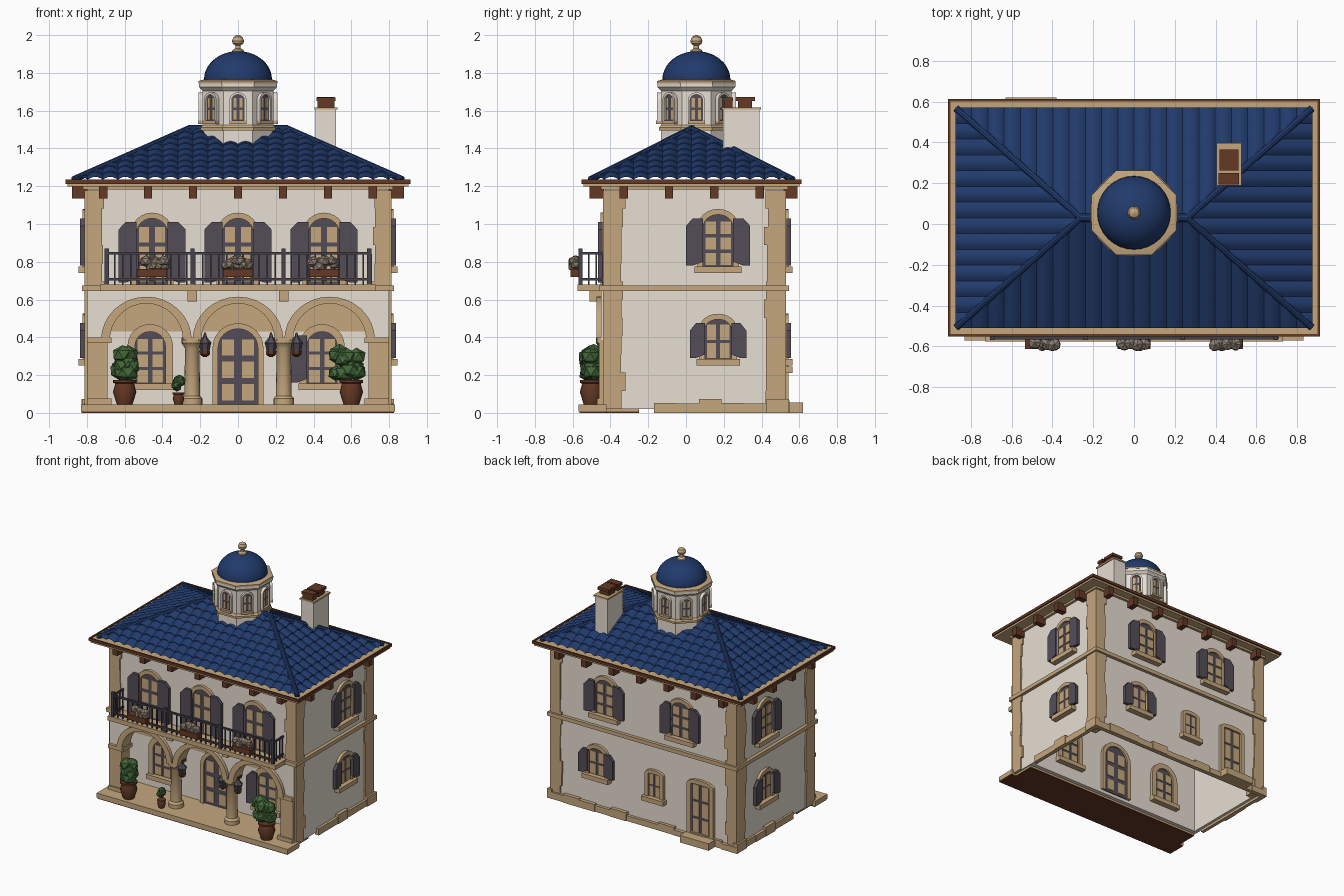
import bpy, bmesh, math, random
from mathutils import Matrix, Vector

if "Cube" in bpy.data.objects:
    bpy.data.objects.remove(bpy.data.objects["Cube"])
random.seed(4)

COL = dict(plaster=(0.82, 0.75, 0.66), stone=(0.56, 0.39, 0.21), roof_blue=(0.015, 0.043, 0.15),
           terracotta=(0.125, 0.04, 0.018), slate=(0.088, 0.075, 0.095), iron=(0.06, 0.053, 0.07),
           leaf=(0.055, 0.135, 0.04), dry_flower=(0.27, 0.21, 0.16))
MAT = {}
for k, c in COL.items():
    MAT[k] = bpy.data.materials.new(k)
    MAT[k].diffuse_color = (*c, 1)

def finish(name, bm, mat, M=None):
    if M is not None:
        bm.transform(M)
    bmesh.ops.recalc_face_normals(bm, faces=bm.faces)
    me = bpy.data.meshes.new(name)
    bm.to_mesh(me)
    bm.free()
    me.materials.append(MAT[mat])
    ob = bpy.data.objects.new(name, me)
    bpy.context.collection.objects.link(ob)
    return ob

def boxes(name, mat, items, M=None):
    """items: (x0, x1, y0, y1, z0, z1)"""
    bm = bmesh.new()
    for a, b, c, d, e, f in items:
        T = Matrix.Translation(((a+b)/2, (c+d)/2, (e+f)/2)) @ Matrix.Diagonal((b-a, d-c, f-e, 1))
        bmesh.ops.create_cube(bm, size=1, matrix=T)
    return finish(name, bm, mat, M)

def lathe(name, mat, prof, loc, n=16, turn=0.0):
    bm = bmesh.new()
    rings = [[bm.verts.new((r*math.cos(turn+2*math.pi*i/n), r*math.sin(turn+2*math.pi*i/n), z))
              for i in range(n)] for r, z in prof]
    for A, B in zip(rings, rings[1:]):
        for i in range(n):
            bm.faces.new((A[i], A[(i+1) % n], B[(i+1) % n], B[i]))
    bm.faces.new(rings[0])
    bm.faces.new(rings[-1])
    bmesh.ops.remove_doubles(bm, verts=bm.verts, dist=1e-5)
    return finish(name, bm, mat, Matrix.Translation(loc))

def strip(name, mat, A, B, y0, y1, M=None):
    """solid between two (x, z) polylines, from depth y0 to y1"""
    bm = bmesh.new()
    q = [[bm.verts.new((p[0], y, p[1])) for p in P] for P in (A, B) for y in (y0, y1)]
    for i in range(len(A)-1):
        for s, t in ((0, 1), (1, 3), (3, 2), (2, 0)):
            bm.faces.new((q[s][i], q[s][i+1], q[t][i+1], q[t][i]))
    for i in (0, -1):
        bm.faces.new((q[0][i], q[1][i], q[3][i], q[2][i]))
    return finish(name, bm, mat, M)

def arch(u, w, zs, rise, n=12):
    return [(u-w*math.cos(math.pi*i/n), zs+rise*math.sin(math.pi*i/n)) for i in range(n+1)]

def frame(angle, dist, ox=0, oy=0):
    """wall frame: local x along wall, -y outward, wall surface at y = 0"""
    return (Matrix.Translation((ox, oy, 0)) @ Matrix.Rotation(math.radians(angle), 4, 'Z')
            @ Matrix.Translation((0, -dist, 0)))

def window(name, M, u, z0, z1, w, rise, sill=True, shutters=(), border=0.03, rows=3, sw=0.09,
           edge='stone', bar=0.15):
    zs = z1-rise
    inner = [(u-w, z0)] + arch(u, w, zs, rise) + [(u+w, z0)]
    outer = [(u-w-border, z0)] + arch(u, w+border, zs, rise+border) + [(u+w+border, z0)]
    strip(name+"_surround", edge, outer, inner, -0.022, 0.0, M)
    strip(name+"_frame", 'slate', inner, [(p[0], z0) for p in inner], -0.008, 0.0, M)
    h = (zs+rise*0.55-z0)/rows
    g = w*bar
    boxes(name+"_panes", 'stone', [(u+s*w/2-w/2+g, u+s*w/2+w/2-g, -0.013, -0.005, z0+h*i+g, z0+h*(i+1)-g/2)
                                   for s in (-1, 1) for i in range(rows)], M)
    if sill:
        boxes(name+"_sill", 'stone', [(u-w-0.045, u+w+0.045, -0.045, 0, z0-0.03, z0+0.005)], M)
    for s in shutters:
        a, b = u+s*w, u+s*(w+sw)
        strip(name+"_shutter", 'slate', [(a, z1-0.02), (a+(b-a)*0.6, z1-0.02), (b, z1-0.06)],
              [(a, z0+0.03), (a+(b-a)*0.6, z0+0.01), (b, z0+0.01)], -0.036, -0.012, M)

# walls: open-bottomed shell with recessed porch
boxes("walls", 'plaster', [(-0.8, -0.77, -0.43, 0.52, 0.02, 1.2), (0.77, 0.8, -0.43, 0.52, 0.02, 1.2),
                           (-0.8, 0.8, 0.49, 0.52, 0.02, 1.2), (-0.8, 0.8, -0.43, -0.4, 0.64, 1.2),
                           (-0.77, 0.77, -0.25, -0.22, 0.02, 0.65)])
boxes("porch_ceiling", 'stone', [(-0.78, 0.78, -0.42, -0.22, 0.635, 0.66)])
boxes("porch_upper_wall_band", 'stone', [(-0.77, 0.77, -0.256, -0.248, 0.43, 0.635)])
boxes("porch_floor", 'stone', [(-0.83, 0.83, -0.57, -0.42, 0.008, 0.045), (-0.79, 0.79, -0.43, -0.25, 0.008, 0.045)])
boxes("porch_underside", 'terracotta', [(-0.825, 0.825, -0.565, -0.42, 0.0, 0.008), (-0.79, 0.79, -0.43, -0.25, 0, 0.008)])

def band(name, mat, x, y0, y1, z0, z1, t):
    boxes(name, mat, [(-x, x, y0, y0+t, z0, z1), (-x, x, y1-t, y1, z0, z1),
                      (-x, -x+t, y0, y1, z0, z1), (x-t, x, y0, y1, z0, z1)])

# low rough stones at the foot of the walls
pl = []
for i in range(6):
    h = random.uniform(0.045, 0.075)
    for s in (-1, 1):
        xs = sorted((s*0.79, s*random.uniform(0.815, 0.83)))
        pl.append((*xs, -0.17+i*0.119, -0.17+(i+1)*0.119, 0, h))
for i in range(12):
    pl.append((-0.825+i*0.1375, -0.825+(i+1)*0.1375, 0.51, random.uniform(0.535, 0.55), 0, random.uniform(0.04, 0.07)))
boxes("plinth_stones", 'stone', pl)
band("string_course", 'stone', 0.825, -0.46, 0.545, 0.645, 0.675, 0.045)
band("eaves_cornice", 'stone', 0.82, -0.45, 0.54, 1.182, 1.2, 0.05)
# corner stones with alternating block widths
q = []
for sx in (-1, 1):
    for y, sy in ((-0.44, 1), (0.53, -1)):
        for i in range(12):
            k, m = random.uniform(0.085, 0.105), random.uniform(0.095, 0.12)
            xs, ys = sorted((sx*0.812, sx*(0.812-k))), sorted((y, y+sy*m))
            q.append((*xs, *ys, 0.02+i*0.0965, 0.02+(i+1)*0.0965))
boxes("corner_stones", 'stone', q)

# arcade with three arches, columns and piers
SP, R = 0.385, 0.2
low = [(-0.8, SP)] + [p for c in (-0.485, 0, 0.485) for p in arch(c, R, SP, R, 16)] + [(0.8, SP)]
strip("arcade_wall", 'plaster', [(p[0], 0.645) for p in low], low, -0.45, -0.37)
for c in (-0.485, 0, 0.485):
    strip("arch_moulding", 'stone', arch(c, R+0.04, SP, R+0.03, 16), arch(c, R-0.006, SP, R-0.006, 16), -0.475, -0.365)
for x in (-0.2425, 0.2425):
    lathe("column", 'stone', [(0.055, 0.04), (0.055, 0.075), (0.042, 0.09), (0.038, 0.34), (0.05, 0.36),
                              (0.057, 0.37), (0.057, 0.4)], (x, -0.42, 0))
for s in (-1, 1):
    boxes("corner_pier", 'stone', [(s*0.745-0.055, s*0.745+0.055, -0.46, -0.36, 0.04, SP),
                                   (s*0.735-0.065, s*0.735+0.065, -0.47, -0.355, 0.04, 0.075),
                                   (s*0.735-0.065, s*0.735+0.065, -0.47, -0.355, 0.37, 0.4)])

# porch door and windows, seen on both faces of the porch wall
for ang, d, s, side in ((0, 0.256, 1, "porch"), (180, -0.22, -1, "inner")):
    M = frame(ang, d)
    window(side+"_door", M, 0, 0.045, 0.445, 0.105, 0.1, False, rows=3, bar=0.2)
    for x in (-0.465, 0.445):
        window(side+"_window", M, s*x, 0.15, 0.43, 0.08, 0.075, True, (-1,) if x > 0 and s > 0 else (), border=0.04)

# upper front windows
F, Rt, Bk, Lf = frame(0, 0.43), frame(90, 0.8), frame(180, 0.52), frame(270, 0.8)
for x in (-0.455, 0, 0.455):
    window("balcony_window", F, x, 0.68, 1.03, 0.083, 0.083, False, (-1, 1), sw=0.095, bar=0.18)
# side and back windows
spots = [(Rt, 0.17), (Lf, -0.17)]
for M, u in spots + [(Bk, -0.33), (Bk, 0.33)]:
    window("upper_window", M, u, 0.77, 1.05, 0.08, 0.07, True, (-1, 1))
for M, u in spots + [(Bk, -0.4)]:
    window("lower_window", M, u, 0.28, 0.495, 0.07, 0.05, True, (-1, 1), rows=2, sw=0.08)
window("small_back_window", Bk, 0.1, 0.24, 0.43, 0.05, 0.005, True, rows=2)
window("back_door", Bk, 0.5, 0.05, 0.45, 0.08, 0.005, False, rows=3, border=0.035)
boxes("back_step", 'stone', [(-0.63, -0.38, 0.52, 0.62, 0, 0.055)])

# balcony with iron railing and flower boxes
boxes("balcony_slab", 'stone', [(-0.73, 0.73, -0.575, -0.42, 0.645, 0.68)])
boxes("balcony_brackets", 'stone', [(x-0.025, x+0.025, -0.51, -0.44, 0.59, 0.645) for x in (-0.2425, 0.2425)])
rails = [(-0.7, 0.7, -0.565, -0.55, z, z+0.013) for z in (0.7, 0.838)]
rails += [(-0.7+i*0.0425, -0.692+i*0.0425, -0.562, -0.554, 0.68, 0.84) for i in range(34)]
rails += [(x-0.011, x+0.011, -0.569, -0.547, 0.68, 0.87) for x in (-0.695, -0.24, 0.24, 0.695)]
for s in (-0.695, 0.695):
    rails += [(s-0.006, s+0.006, -0.56, -0.43, z, z+0.013) for z in (0.7, 0.838)]
    rails += [(s-0.004, s+0.004, y, y+0.008, 0.68, 0.84) for y in (-0.52, -0.48, -0.445)]
boxes("balcony_railing", 'iron', rails)

def clump(name, mat, c, size, n, r):
    bm = bmesh.new()
    for i in range(n):
        p = Vector([c[k]+random.uniform(-1, 1)*max(0, size[k]-r*0.8) for k in range(3)])
        T = Matrix.Translation(p) @ Matrix.Rotation(random.random()*3, 4, 'Z') @ Matrix.Diagonal((1, 0.9, 0.85, 1))
        bmesh.ops.create_icosphere(bm, subdivisions=1, radius=r*random.uniform(0.8, 1.1), matrix=T)
    finish(name, bm, mat)

for x in (-0.455, 0, 0.455):
    boxes("flower_box", 'terracotta', [(x-0.08, x+0.08, -0.612, -0.562, 0.72, 0.762)])
    clump("box_flowers", 'dry_flower', (x, -0.588, 0.79), (0.095, 0.034, 0.042), 12, 0.034)

# potted plants and lanterns
for x, s, px, w in ((-0.6, 1, -0.595, 0.075), (0.6, 1, 0.575, 0.105), (-0.315, 0.5, -0.315, 0.04)):
    lathe("plant_pot", 'terracotta', [(0.04*s, 0.04), (0.062*s, 0.04+0.07*s), (0.05*s, 0.04+0.115*s),
                                      (0.062*s, 0.04+0.12*s), (0.062*s, 0.04+0.135*s)], (x, -0.5, 0))
    clump("pot_plant", 'leaf', (px, -0.5, 0.05+0.21*s), (w, 0.06*s+0.005, 0.1*s), int(16*s), 0.058*s)
for x in (-0.175, 0.175, 0.31):
    lathe("lantern", 'slate', [(0.024, 0.325), (0.032, 0.365), (0.036, 0.37), (0.012, 0.4), (0.006, 0.42)], (x, -0.44, 0), 6)
    lathe("lantern_base", 'terracotta', [(0.008, 0.295), (0.027, 0.31), (0.028, 0.328)], (x, -0.44, 0), 6)
    boxes("lantern_arm", 'terracotta', [(x-0.006, x+0.006, -0.446, -0.4, 0.415, 0.425)])

# eaves, brackets and gutter
boxes("eaves_slab", 'stone', [(-0.902, 0.902, -0.542, 0.602, 1.198, 1.228)])
band("gutter", 'terracotta', 0.912, -0.552, 0.612, 1.213, 1.235, 0.012)
cb = [(x-0.022, x+0.022, y, y+0.075, 1.135, 1.2) for x in [i*0.238 for i in range(-3, 4)] for y in (-0.51, 0.515)]
cb += [(s*0.84-0.04, s*0.84+0.04, y-0.022, y+0.022, 1.135, 1.2) for s in (-1, 1) for y in (-0.33, -0.09, 0.15, 0.39)]
boxes("eaves_brackets", 'terracotta', cb)

# hipped roof with rolled tile courses
Z0, H, CY = 1.23, 0.272, 0.03
def roof_side(name, L, ridge, base, run, angle, rows=9, w=0.08):
    bm = bmesh.new()
    n = round(2*L/w)
    cols = []
    for i in range(n*6+1):
        x = -L+2*L*i/(n*6)
        tm = min(1, max(0, (L-abs(x))/(L-ridge)))
        roll = 0.015*abs(math.sin(math.pi*i/6))
        col = []
        for k in range(rows):
            for t, lift in ((k/rows, 0.005), ((k+1)/rows, 0)):
                lift, t = (lift, t) if t < tm else (0, tm)
                col.append(bm.verts.new((x, -base-run*(1-t), Z0+H*t+roll+lift)))
        cols.append(col)
    for A, B in zip(cols, cols[1:]):
        for j in range(len(A)-1):
            bm.faces.new((A[j], B[j], B[j+1], A[j+1]))
    bmesh.ops.remove_doubles(bm, verts=bm.verts, dist=1e-5)
    finish(name, bm, 'roof_blue', Matrix.Translation((0, CY, 0)) @ Matrix.Rotation(math.radians(angle), 4, 'Z'))

for nm, a in (("front", 0), ("back", 180)):
    roof_side("roof_"+nm, 0.875, 0.26, 0, 0.54, a)
for nm, a in (("right", 90), ("left", 270)):
    roof_side("roof_"+nm, 0.54, 0, 0.26, 0.615, a)

def rod(name, mat, a, b, r):
    a, b = Vector(a), Vector(b)
    bm = bmesh.new()
    bmesh.ops.create_cone(bm, cap_ends=True, segments=10, radius1=r, radius2=r, depth=(b-a).length)
    finish(name, bm, mat, Matrix.Translation((a+b)/2) @ (b-a).to_track_quat('Z', 'Y').to_matrix().to_4x4())

for sx in (-1, 1):
    for sy in (-1, 1):
        rod("hip_tiles", 'roof_blue', (sx*0.87, CY+sy*0.535, Z0+0.006), (sx*0.26, CY, Z0+H+0.003), 0.018)
rod("ridge_tiles", 'roof_blue', (-0.265, CY, Z0+H), (0.265, CY, Z0+H), 0.022)

# chimney
boxes("chimney", 'plaster', [(0.41, 0.52, 0.195, 0.39, 1.3, 1.605)])
boxes("chimney_cap", 'stone', [(0.404, 0.526, 0.189, 0.396, 1.605, 1.618)])
boxes("chimney_pots", 'terracotta', [(0.42, 0.51, 0.2, 0.245, 1.615, 1.65), (0.415, 0.515, 0.193, 0.25, 1.65, 1.67),
                                     (0.425, 0.505, 0.275, 0.35, 1.615, 1.65), (0.418, 0.512, 0.262, 0.365, 1.65, 1.672)])

# eight-sided cupola with dome
C8, T8, CU = math.cos(math.pi/8), math.pi/8, (0, 0.055, 0)
lathe("cupola_drum", 'plaster', [(0.187/C8, 1.36), (0.187/C8, 1.73)], CU, 8, T8)
lathe("cupola_base_band", 'stone', [(0.198/C8, 1.495), (0.198/C8, 1.51), (0.187/C8, 1.525)], CU, 8, T8)
lathe("cupola_cornice", 'plaster', [(0.187/C8, 1.705), (0.206/C8, 1.725), (0.206/C8, 1.745)], CU, 8, T8)
lathe("cupola_cornice_top", 'stone', [(0.208/C8, 1.744), (0.208/C8, 1.757), (0.18/C8, 1.765)], CU, 8, T8)
for i in range(8):
    window("cupola_window", frame(45*i, 0.187, 0, CU[1]), 0, 1.545, 1.685, 0.033, 0.03, False, border=0.012,
           rows=2, edge='plaster', bar=0.25)
    boxes("cupola_sill", 'stone', [(-0.045, 0.045, -0.026, 0, 1.53, 1.547)], frame(45*i, 0.187, 0, CU[1]))
lathe("dome", 'roof_blue', [(0.178, 1.755)] + [(0.18*math.cos(a*math.pi/20), 1.765+0.15*math.sin(a*math.pi/20))
                                               for a in range(10)] + [(0.004, 1.915)], CU, 32)
lathe("finial", 'stone', [(0.035, 1.905), (0.03, 1.92), (0.014, 1.93), (0.014, 1.945), (0.028, 1.955),
                          (0.032, 1.97), (0.024, 1.99), (0.006, 2.0)], CU, 16)

# smooth the rounded parts, keep edges sharp
bpy.ops.object.select_all(action='SELECT')
bpy.context.view_layer.objects.active = bpy.context.selected_objects[0]
bpy.ops.object.shade_smooth_by_angle(angle=math.radians(32))

for m in bpy.data.materials:
    if m.users and not m.is_grease_pencil:
        m.use_nodes = True
        m.node_tree.nodes["Principled BSDF"].inputs["Base Color"].default_value = m.diffuse_color
